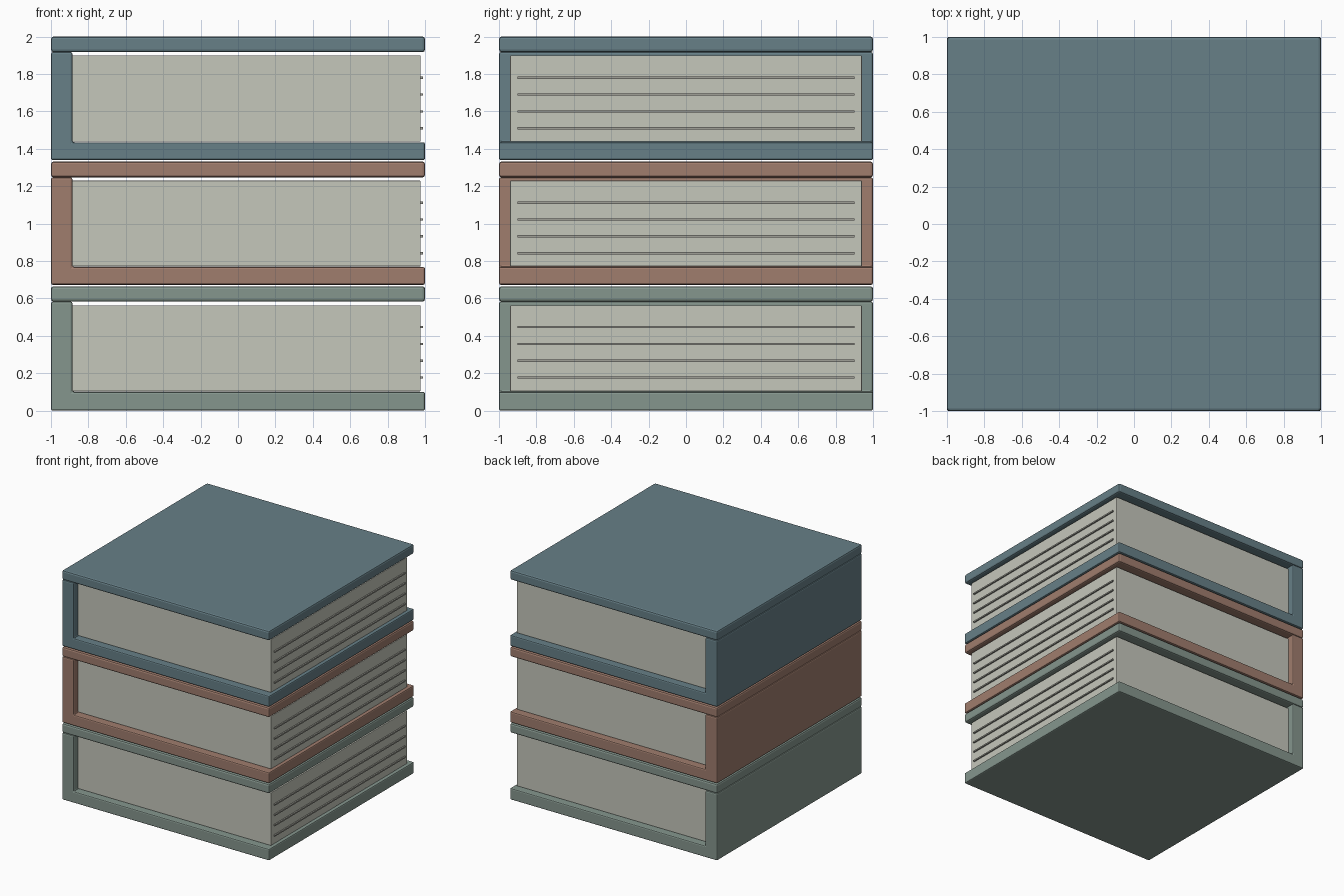
import bpy, bmesh

if "Cube" in bpy.data.objects:
    bpy.data.objects.remove(bpy.data.objects["Cube"])

def material(name, rgb):
    m = bpy.data.materials.new(name)
    m.diffuse_color = (*rgb, 1)
    m.use_nodes = True
    m.node_tree.nodes["Principled BSDF"].inputs["Base Color"].default_value = m.diffuse_color
    return m

def prism(name, profile, y0, y1, mat, bevel=0.0):
    """Extrude an (x, z) outline along y, with optionally rounded edges."""
    bm = bmesh.new()
    face = bm.faces.new([bm.verts.new((x, y0, z)) for x, z in profile])
    ext = bmesh.ops.extrude_face_region(bm, geom=[face])
    moved = [g for g in ext["geom"] if isinstance(g, bmesh.types.BMVert)]
    bmesh.ops.translate(bm, verts=moved, vec=(0, y1 - y0, 0))
    bmesh.ops.recalc_face_normals(bm, faces=bm.faces)
    me = bpy.data.meshes.new(name)
    bm.to_mesh(me)
    bm.free()
    me.materials.append(mat)
    ob = bpy.data.objects.new(name, me)
    bpy.context.collection.objects.link(ob)
    if bevel:
        mod = ob.modifiers.new("rounded_edges", "BEVEL")
        mod.width, mod.segments = bevel, 2
    return ob

def box(name, x0, x1, y0, y1, z0, z1, mat, bevel=0.0):
    return prism(name, [(x0, z0), (x1, z0), (x1, z1), (x0, z1)], y0, y1, mat, bevel)

paper = material("paper", (0.56, 0.57, 0.50))
line = material("page_line", (0.35, 0.35, 0.31))

# bottom z, board top, upper cover bottom and top, page top, lowest page line, colour
books = [
    ("lower", 0.00, 0.10, 0.583, 0.665, 0.563, 0.177, (0.235, 0.305, 0.27)),
    ("middle", 0.673, 0.768, 1.247, 1.332, 1.23, 0.842, (0.35, 0.205, 0.155)),
    ("upper", 1.34, 1.435, 1.917, 2.00, 1.90, 1.51, (0.135, 0.215, 0.245)),
]

for name, z0, board, cover, top, page_top, first, rgb in books:
    cloth = material(name + "_cloth", rgb)
    # back board and spine in one L-shaped piece
    prism(name + "_board_and_spine",
          [(-1, z0), (1, z0), (1, board), (-0.885, board), (-0.885, cover), (-1, cover)],
          -1, 1, cloth, 0.01)
    # front cover
    box(name + "_cover", -1, 1, -1, 1, cover, top, cloth, 0.014)
    # page block
    box(name + "_pages", -0.89, 0.976, -0.94, 0.94, board + 0.003, page_top, paper, 0.004)
    # thin page lines on the open edge
    for i in range(4):
        z = first + i * 0.09
        box(f"{name}_page_line_{i + 1}", 0.97, 0.988, -0.9, 0.9, z - 0.006, z + 0.006, line)
